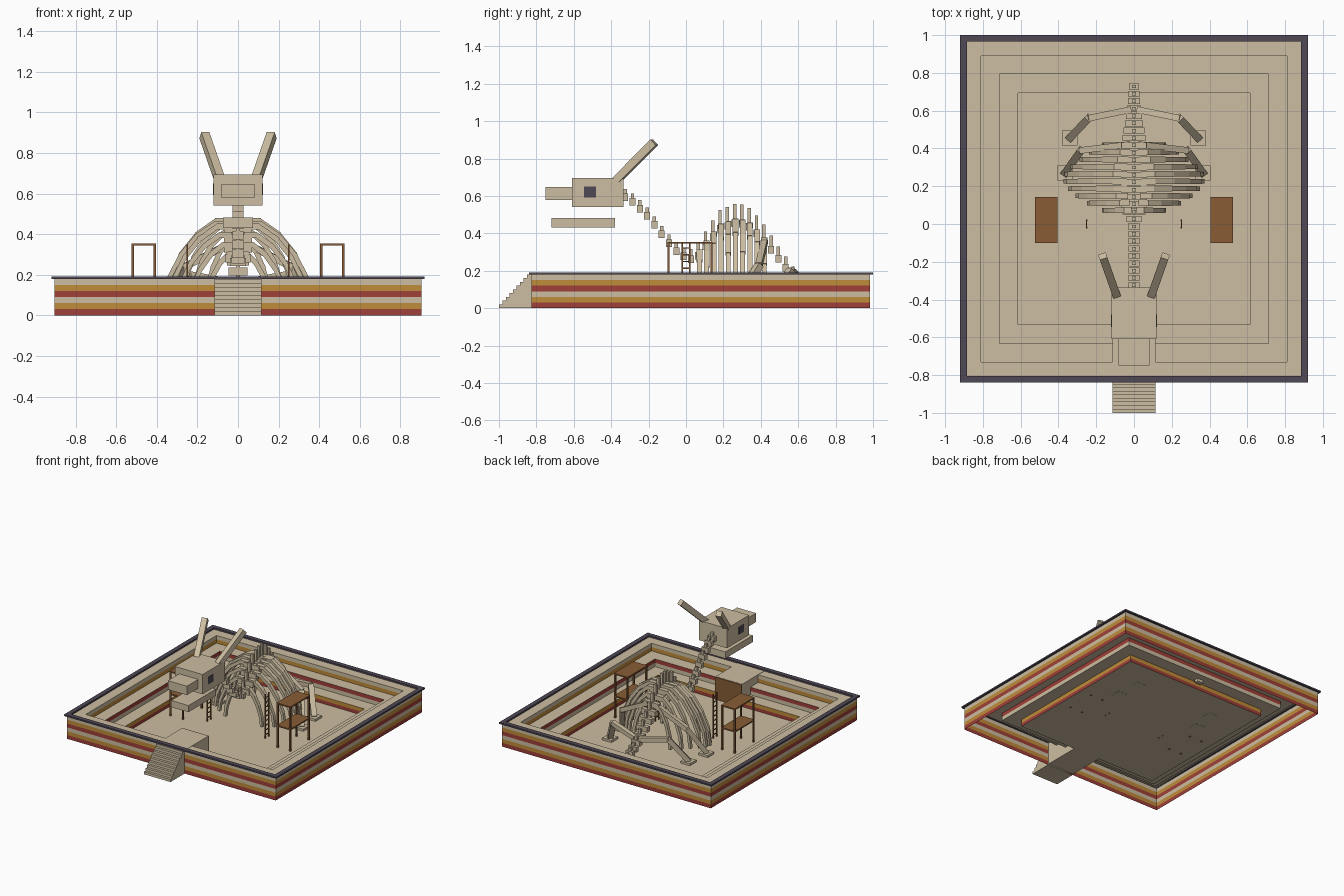
import bpy, bmesh
from mathutils import Vector, Matrix

if "Cube" in bpy.data.objects:
    bpy.data.objects.remove(bpy.data.objects["Cube"])


def mat(name, rgb):
    m = bpy.data.materials.new(name)
    m.diffuse_color = (*rgb, 1)
    m.use_nodes = True
    m.node_tree.nodes["Principled BSDF"].inputs["Base Color"].default_value = m.diffuse_color
    return m


SAND = mat("sand_bone", (.61, .515, .36))
ORANGE = mat("ochre", (.527, .262, .042))
RED = mat("red_clay", (.352, .05, .04))
WOOD = mat("wood", (.246, .107, .037))
DARK = mat("dark_slate", (.08, .065, .093))
CY = .08  # pit centre in y


def box(bm, lo, hi):
    c = [(a + b) / 2 for a, b in zip(lo, hi)]
    s = [abs(b - a) for a, b in zip(lo, hi)]
    bmesh.ops.create_cube(bm, size=1, matrix=Matrix.Translation(c) @ Matrix.Diagonal((*s, 1)))


def beam(bm, a, b, w, d, extra=.006):
    a, b = Vector(a), Vector(b)
    v = b - a
    rot = v.to_track_quat('Z', 'Y').to_matrix().to_4x4()
    m = Matrix.Translation((a + b) / 2) @ rot @ Matrix.Diagonal((w, d, v.length + extra, 1))
    bmesh.ops.create_cube(bm, size=1, matrix=m)


def mirror_x(bm):
    g = bmesh.ops.duplicate(bm, geom=bm.verts[:] + bm.edges[:] + bm.faces[:])["geom"]
    for v in g:
        if isinstance(v, bmesh.types.BMVert):
            v.co.x = -v.co.x
    bmesh.ops.reverse_faces(bm, faces=[f for f in g if isinstance(f, bmesh.types.BMFace)])


def finish(bm, name, *mats):
    me = bpy.data.meshes.new(name)
    bm.to_mesh(me)
    bm.free()
    for m in mats:
        me.materials.append(m)
    ob = bpy.data.objects.new(name, me)
    bpy.context.collection.objects.link(ob)
    return ob


def ring(bm, r, z):
    return [bm.verts.new((sx * r, CY + sy * r, z)) for sx, sy in ((-1, -1), (1, -1), (1, 1), (-1, 1))]


def skin(bm, rings, cols):
    for a, b, c in zip(rings, rings[1:], cols):
        for i in range(4):
            j = (i + 1) % 4
            bm.faces.new((a[i], a[j], b[j], b[i])).material_index = c


# Pit: banded outer wall, then terraces stepping down to the floor
bm = bmesh.new()
prof = [(.905, .03 * i) for i in range(7)]
cols = [1, 2, 0, 1, 2, 0]
z = .18
for k, r in enumerate((.81, .713, .613)):
    prof.append((r, z)); cols.append(0)
    for c in ((0, 2), (1, 0), (2, 1))[k]:
        z -= .03 if z > .04 else .025
        prof.append((r, z)); cols.append(c)
rings = [ring(bm, r, h) for r, h in prof]
cols[0], cols[1] = 1, 2
skin(bm, rings, cols)
bm.faces.new(rings[-1])
finish(bm, "pit_walls_and_floor", SAND, RED, ORANGE)

# Dark rim frame
bm = bmesh.new()
rr = [ring(bm, r, h) for r, h in ((.92, .18), (.92, .192), (.885, .192), (.885, .18))]
skin(bm, rr + rr[:1], [0] * 4)
finish(bm, "rim", DARK)

# Entrance stairs and landing
bm = bmesh.new()
N = 9
for i in range(N):
    box(bm, (-.115, -1 + .17 * i / N, 0), (.115, -.825, .18 * (i + 1) / N))
finish(bm, "entrance_stairs", SAND)
bm = bmesh.new()
box(bm, (-.115, -.82, .005), (.115, -.53, .182))
finish(bm, "landing", SAND)
bm = bmesh.new()
box(bm, (-.113, -.53, .006), (.113, -.523, .18))
finish(bm, "landing_boards", WOOD)

# Spine curve: (y, centre height, half width, spike height)
PATH = [(-.33, .595, .028, .045), (-.28, .565, .028, .045), (-.2, .485, .028, .045),
        (-.115, .375, .028, .045), (-.04, .29, .03, .045), (.02, .26, .035, .05),
        (.06, .275, .06, .07), (.1, .325, .068, .08), (.18, .425, .068, .1),
        (.28, .46, .068, .105), (.35, .43, .068, .1), (.41, .365, .066, .09),
        (.49, .27, .055, .065), (.57, .17, .042, .055), (.65, .1, .033, .045),
        (.74, .05, .024, .035)]


def spine_at(y):
    for p, q in zip(PATH, PATH[1:]):
        if y <= q[0]:
            t = (y - p[0]) / (q[0] - p[0])
            return [a + (b - a) * t for a, b in zip(p, q)][1:]
    return PATH[-1][1:]


bm = bmesh.new()
for i in range(28):
    y = -.325 + i * .039
    zc, w, h = spine_at(y)
    box(bm, (-w, y - .016, zc - .02), (w, y + .016, zc + .02))
    box(bm, (-.011, y - .009, zc + .015), (.011, y + .009, zc + h))
finish(bm, "vertebrae", SAND)

# Ribs
bm = bmesh.new()
WID = (.17, .25, .31, .35, .375, .37, .345, .29, .24, .17)
SHAPE = ((.12, 1), (.3, 1), (.56, .86), (.78, .65), (.95, .38), (1, .14))
for i, w in enumerate(WID):
    y = .072 + i * .0385
    zt = spine_at(y)[0] + .01
    pts = [((w - .012) * a, y, zt * b) for a, b in SHAPE]
    for k, (a, b) in enumerate(zip(pts, pts[1:])):
        beam(bm, a, b, .032 - .002 * k, .028 - .002 * k, .01)
mirror_x(bm)
finish(bm, "ribs", SAND)

# Legs with foot plates
for name, hip, knee, foot in (
        ("hind_legs", (.02, .605, .16), (.24, .56, .2), (.34, .455, .02)),
        ("front_legs", (.03, .42, .36), (.28, .39, .23), (.365, .27, .02))):
    bm = bmesh.new()
    beam(bm, hip, knee, .034, .034)
    beam(bm, knee, foot, .04, .036)
    box(bm, (foot[0] - .04, foot[1] - .04, .004), (foot[0] + .04, foot[1] + .04, .022))
    mirror_x(bm)
    finish(bm, name, SAND)

# Skull
bm = bmesh.new()
box(bm, (-.12, -.61, .54), (.12, -.335, .695))
finish(bm, "skull", SAND)
bm = bmesh.new()
box(bm, (-.082, -.75, .577), (.082, -.6, .647))
finish(bm, "snout", SAND)
bm = bmesh.new()
box(bm, (-.075, -.72, .43), (.075, -.38, .482))
finish(bm, "lower_jaw", SAND)
bm = bmesh.new()
box(bm, (.117, -.545, .592), (.122, -.48, .65))
mirror_x(bm)
finish(bm, "eye_sockets", DARK)
bm = bmesh.new()
beam(bm, (.09, -.385, .67), (.165, -.172, .885), .042, .042)
mirror_x(bm)
finish(bm, "horns", SAND)

# Wooden scaffolds with two decks
bm = bmesh.new()
for x in (.411, .519):
    for y in (-.094, .137):
        box(bm, (x - .006, y - .006, 0), (x + .006, y + .006, .35))
for h in (.17, .345):
    box(bm, (.405, -.1, h), (.525, .143, h + .01))
mirror_x(bm)
finish(bm, "scaffolds", WOOD)

# Ladders
bm = bmesh.new()
for y in (-.021, .021):
    box(bm, (.247, y - .004, 0), (.254, y + .004, .35))
for i in range(9):
    box(bm, (.248, -.021, .03 + i * .036), (.253, .021, .037 + i * .036))
mirror_x(bm)
finish(bm, "ladders", WOOD)
